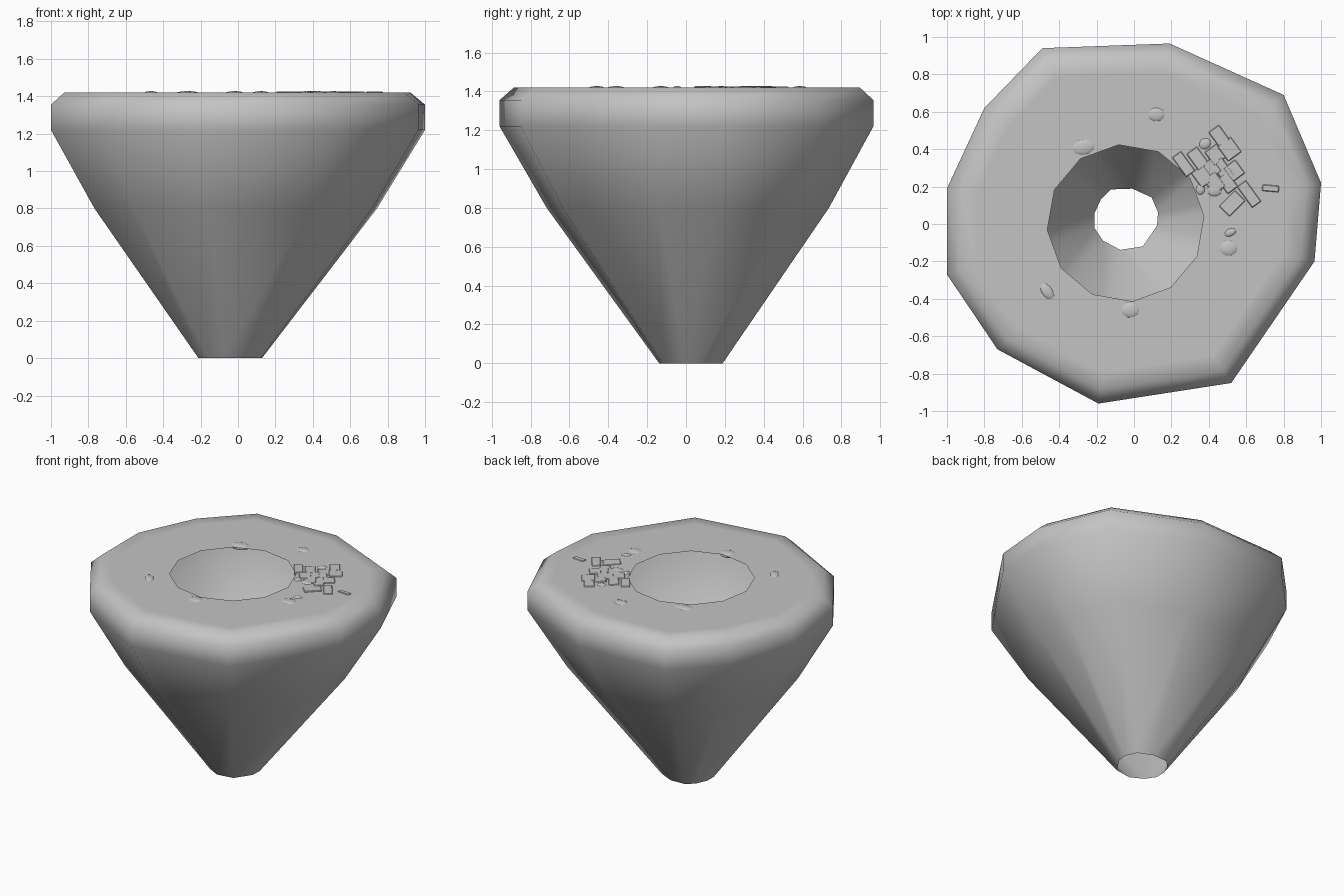
import bpy
import bmesh
import math
import random
from mathutils import Matrix, Vector

random.seed(4)

default_cube = bpy.data.objects.get("Cube")
if default_cube:
    bpy.data.objects.remove(default_cube, do_unlink=True)

# One plain stone colour
stone = bpy.data.materials.new("stone_grey")
stone.use_nodes = True
colour = (0.55, 0.55, 0.55, 1)
stone.diffuse_color = colour
stone.node_tree.nodes["Principled BSDF"].inputs["Base Color"].default_value = colour

TOP = 1.42


def make_object(name, bm):
    """Turn a bmesh into a named, coloured object."""
    mesh = bpy.data.meshes.new(name)
    bm.to_mesh(mesh)
    bm.free()
    mesh.materials.append(stone)
    obj = bpy.data.objects.new(name, mesh)
    bpy.context.scene.collection.objects.link(obj)
    return obj


def smooth(obj):
    for polygon in obj.data.polygons:
        polygon.use_smooth = True


# Hollow rock body: an uneven outline scaled along a profile
OUTLINE = [(-0.49, 0.94), (0.19, 0.965), (0.8, 0.69), (1, 0.22), (0.965, -0.2),
           (0.52, -0.85), (-0.19, -0.96), (-0.73, -0.67), (-1, -0.27),
           (-1, 0.19), (-0.8, 0.62)]
PROFILE = [(0.17, 0), (0.755, 0.8), (1, 1.22), (1, 1.355), (0.925, TOP), (0.83, TOP)]
FOOT_CENTRE = Vector((-0.05, 0.03))


def outline_ring(bm, scale, z):
    shift = FOOT_CENTRE * (1 - scale)
    return [bm.verts.new((x * scale + shift.x, y * scale + shift.y, z))
            for x, y in OUTLINE]


def close_loop(bm, ring):
    """Return the edges around a ring, making any that are missing."""
    edges = []
    for a, b in zip(ring, ring[1:] + ring[:1]):
        edges.append(bm.edges.get((a, b)) or bm.edges.new((a, b)))
    return edges


bm = bmesh.new()
rings = [outline_ring(bm, scale, z) for scale, z in PROFILE]
count = len(OUTLINE)
for lower, upper in zip(rings, rings[1:]):
    for i in range(count):
        j = (i + 1) % count
        bm.faces.new((lower[j], lower[i], upper[i], upper[j]))

# Flat top surface with a round twelve-sided opening
sides = 12
hole = []
for i in range(sides):
    angle = math.radians(95) + math.tau * i / sides
    hole.append(bm.verts.new((-0.045 + 0.42 * math.cos(angle),
                              0.005 + 0.42 * math.sin(angle), TOP)))
border = close_loop(bm, rings[-1]) + close_loop(bm, hole)
bmesh.ops.triangle_fill(bm, edges=border, use_beauty=True, normal=(0, 0, 1))
bm.normal_update()
for face in bm.faces:
    middle = face.calc_center_median()
    outward = Vector((0, 0, 1)) if middle.z > TOP - 0.001 else Vector((middle.x, middle.y, 0))
    if face.normal.dot(outward) < 0:
        face.normal_flip()
smooth(make_object("rock_body", bm))


# Paving bricks, barely proud of the ground and slightly tilted
def add_brick(name, x, y, length, width, degrees):
    bm = bmesh.new()
    tilt = Matrix.Rotation(random.uniform(-0.06, 0.06), 4, "X")
    place = (Matrix.Translation((x, y, TOP - 0.008))
             @ Matrix.Rotation(math.radians(degrees), 4, "Z") @ tilt
             @ Matrix.Diagonal((length, width, 0.026, 1)))
    bmesh.ops.create_cube(bm, size=1, matrix=place)
    obj = make_object(name, bm)
    bevel = obj.modifiers.new("soft_edges", "BEVEL")
    bevel.width = 0.004
    bevel.segments = 1


BRICKS = [(0.265, 0.32, 0.13, 0.06), (0.34, 0.35, 0.11, 0.07), (0.455, 0.47, 0.1, 0.07),
          (0.51, 0.4, 0.1, 0.09), (0.435, 0.37, 0.09, 0.08), (0.365, 0.255, 0.1, 0.08),
          (0.415, 0.3, 0.09, 0.07), (0.475, 0.29, 0.12, 0.07), (0.43, 0.22, 0.1, 0.08),
          (0.535, 0.285, 0.09, 0.08), (0.5, 0.22, 0.1, 0.07), (0.615, 0.16, 0.14, 0.06)]
for index, brick in enumerate(BRICKS):
    add_brick(f"paving_brick_{index + 1}", *brick, -54)
add_brick("loose_brick_large", 0.525, 0.11, 0.12, 0.08, 45)
add_brick("loose_brick_small", 0.73, 0.19, 0.09, 0.035, -5)


# Rounded pebbles half sunk in the ground
def add_pebble(name, x, y, length, width, degrees):
    bm = bmesh.new()
    place = (Matrix.Translation((x, y, TOP - 0.01))
             @ Matrix.Rotation(math.radians(degrees), 4, "Z")
             @ Matrix.Diagonal((length / 2, width / 2, 0.018, 1)))
    bmesh.ops.create_icosphere(bm, subdivisions=2, radius=1, matrix=place)
    smooth(make_object(name, bm))


PEBBLES = [(-0.27, 0.41, 0.15, 0.1, 10), (0.12, 0.585, 0.11, 0.09, 0),
           (0.505, -0.13, 0.12, 0.1, 0), (0.515, -0.045, 0.08, 0.05, 25),
           (-0.465, -0.36, 0.12, 0.07, -55), (-0.02, -0.46, 0.12, 0.1, 0),
           (0.43, 0.18, 0.1, 0.08, 0), (0.355, 0.185, 0.06, 0.07, 0),
           (0.38, 0.43, 0.08, 0.07, 30)]
for index, pebble in enumerate(PEBBLES):
    add_pebble(f"pebble_{index + 1}", *pebble)
